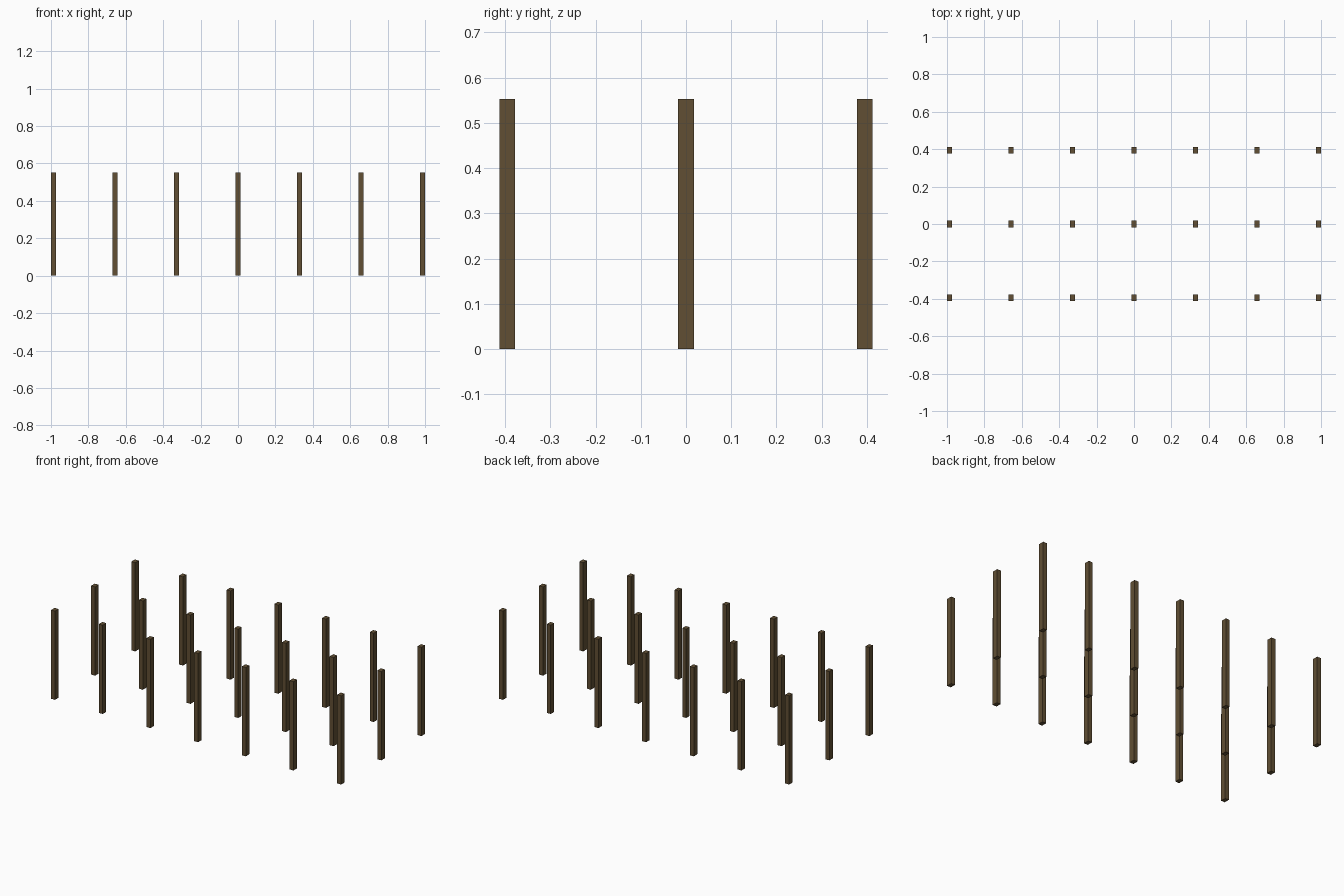
import bpy

if "Cube" in bpy.data.objects:
    bpy.data.objects.remove(bpy.data.objects["Cube"])

# Dark brown wood
wood = bpy.data.materials.new("dark_brown_wood")
wood.diffuse_color = (0.12, 0.078, 0.034, 1.0)
wood.use_nodes = True
wood.node_tree.nodes["Principled BSDF"].inputs["Base Color"].default_value = wood.diffuse_color

WIDTH, DEPTH, HEIGHT = 0.027, 0.035, 0.553
COLUMNS, ROWS = 7, 3
STEP_X = (2.0 - WIDTH) / (COLUMNS - 1)
STEP_Y = 0.395


def add_post(name, x, y):
    """Plain rectangular post standing on the ground."""
    bpy.ops.mesh.primitive_cube_add(size=1, location=(x, y, HEIGHT / 2))
    post = bpy.context.object
    post.name = name
    post.scale = (WIDTH, DEPTH, HEIGHT)
    bpy.ops.object.transform_apply(location=False, rotation=False, scale=True)
    post.data.materials.append(wood)


# Regular grid of posts: front, middle and back rows
for r, row in enumerate(("front", "middle", "back")):
    for c in range(COLUMNS):
        add_post(f"{row}_post_{c + 1}",
                 (c - (COLUMNS - 1) / 2) * STEP_X,
                 (r - (ROWS - 1) / 2) * STEP_Y)
